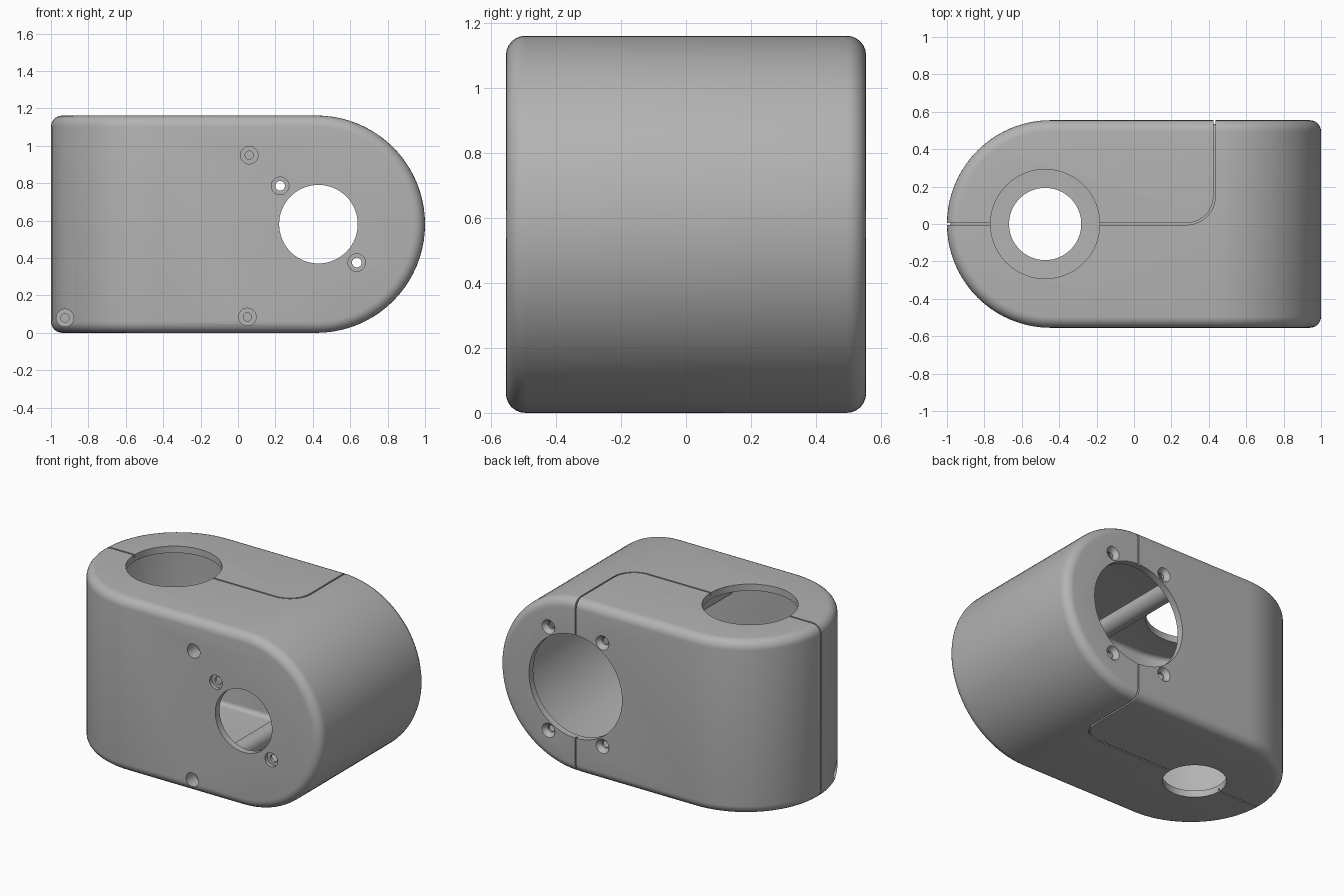
import bpy, bmesh, math
from mathutils import Matrix, Vector

cube = bpy.data.objects.get("Cube")
if cube:
    bpy.data.objects.remove(cube, do_unlink=True)

H, W = 1.162, 0.555          # height, half depth
WALL, FILLET = 0.045, 0.06
MID = H / 2
BORE_X, TOP_X = 0.43, -0.475

grey = bpy.data.materials.new("matte_grey")
grey.use_nodes = True
GREY = (0.45, 0.45, 0.45, 1)
grey.diffuse_color = GREY
bsdf = grey.node_tree.nodes["Principled BSDF"]
bsdf.inputs["Base Color"].default_value = GREY
bsdf.inputs["Roughness"].default_value = 0.6


def to_object(name, bm, helper=True):
    bmesh.ops.recalc_face_normals(bm, faces=bm.faces)
    mesh = bpy.data.meshes.new(name)
    bm.to_mesh(mesh)
    bm.free()
    mesh.materials.append(grey)
    ob = bpy.data.objects.new(name, mesh)
    bpy.context.collection.objects.link(ob)
    ob.hide_render = helper
    return ob


def crossed_block(name, inset, fillet, helper=True, steps=40):
    """Block with an upright half-round at -x and a lying half-round at +x."""
    bm = bmesh.new()
    ry, rz = W - inset, MID - inset
    cl, cr = -1 + W, 1 - MID
    angles = [math.pi * i / steps - math.pi / 2 for i in range(steps + 1)]
    left = [[bm.verts.new((cl - ry * math.cos(a), ry * math.sin(a), MID + s * rz))
             for a in angles] for s in (-1, 1)]
    right = [[bm.verts.new((cr + rz * math.cos(a), s * ry, MID + rz * math.sin(a)))
              for a in angles] for s in (-1, 1)]
    for side in (left, right):
        for i in range(steps):
            bm.faces.new((side[0][i], side[0][i + 1], side[1][i + 1], side[1][i]))
    for k in (0, -1):
        bm.faces.new(left[k] + [right[1][k], right[0][k]])      # floor, roof
        bm.faces.new(right[k] + [left[1][k], left[0][k]])       # front, back
    bmesh.ops.recalc_face_normals(bm, faces=bm.faces)
    if fillet:
        edges = [e for e in bm.edges if e.calc_face_angle(0) > 0.6]
        bmesh.ops.bevel(bm, geom=edges, offset=fillet, segments=6,
                        profile=0.5, affect='EDGES', clamp_overlap=True)
    return to_object(name, bm, helper)


def cylinder(name, radius, start, end, sides=64, end_radius=None):
    start, end = Vector(start), Vector(end)
    axis = end - start
    turn = axis.to_track_quat('Z', 'Y').to_matrix().to_4x4()
    bm = bmesh.new()
    bmesh.ops.create_cone(bm, cap_ends=True, segments=sides, radius1=radius,
                          radius2=end_radius or radius, depth=axis.length,
                          matrix=Matrix.Translation((start + end) / 2) @ turn)
    return to_object(name, bm)


def cut(target, cutters):
    for c in cutters:
        m = target.modifiers.new("cut", 'BOOLEAN')
        m.operation, m.solver, m.object = 'DIFFERENCE', 'EXACT', c
    bpy.context.view_layer.update()
    graph = bpy.context.evaluated_depsgraph_get()
    mesh = bpy.data.meshes.new_from_object(target.evaluated_get(graph))
    target.modifiers.clear()
    target.data = mesh
    for c in cutters:
        bpy.data.objects.remove(c, do_unlink=True)


# Hollow inside, leaving screw posts that run front to back
posts = [(0.06, 0.95), (0.05, 0.085), (-0.925, 0.08)]
cavity = crossed_block("cavity", WALL, 0.03)
cut(cavity, [cylinder("post", 0.06, (x, -0.7, z), (x, 0.7, z), 32) for x, z in posts])

housing = crossed_block("housing", 0, FILLET, helper=False)
cut(housing, [cavity])

# Large openings: front, back, top and bottom
cut(housing, [
    cylinder("front_bore", 0.21, (BORE_X, -0.7, MID), (BORE_X, -0.3, MID)),
    cylinder("back_bore", 0.345, (BORE_X, 0.3, MID), (BORE_X, 0.7, MID)),
    cylinder("top_bore", 0.292, (TOP_X, 0, H - 0.2), (TOP_X, 0, H + 0.2)),
    cylinder("bottom_bore", 0.193, (TOP_X, 0, -0.2), (TOP_X, 0, 0.2)),
])

# Screw holes: counterbored posts, countersunk front pair, four around the back bore
holes = []
for x, z in posts:
    deep = -0.14 if x < -0.5 else -0.46
    holes += [cylinder("head", 0.047, (x, -0.7, z), (x, deep, z), 32),
              cylinder("pilot", 0.022, (x, -0.7, z), (x, deep + 0.2, z), 24)]
for s in (-1, 1):
    x, z = BORE_X + s * 0.205, MID - s * 0.205
    holes += [cylinder("head", 0.047, (x, -0.7, z), (x, 0.025 - W, z), 32),
              cylinder("pilot", 0.026, (x, -0.7, z), (x, -0.4, z), 24)]
    for t in (-1, 1):
        x, z = BORE_X + s * 0.2, MID + t * 0.346
        holes += [cylinder("head", 0.024, (x, W - 0.03, z), (x, W + 0.01, z), 32, 0.055),
                  cylinder("pilot", 0.022, (x, 0.4, z), (x, 0.7, z), 24)]
cut(housing, holes)

# Parting groove: a ribbon trimmed so it only bites into the skin
R, GAP = 0.15, 0.005
arc = [i * math.pi / 20 for i in range(11)]


def ribbon_side(d):
    cx = BORE_X - R
    return ([(-1.2, d)] +
            [(cx + (R - d) * math.sin(a), R - (R - d) * math.cos(a)) for a in arc] +
            [(BORE_X - d, 0.8)])


bm = bmesh.new()
a_side, b_side = ribbon_side(-GAP), ribbon_side(GAP)
low = [[bm.verts.new((x, y, -0.1)) for x, y in s] for s in (a_side, b_side)]
faces = [bm.faces.new((low[0][i], low[0][i + 1], low[1][i + 1], low[1][i]))
         for i in range(len(a_side) - 1)]
grown = bmesh.ops.extrude_face_region(bm, geom=faces)["geom"]
bmesh.ops.translate(bm, vec=(0, 0, H + 0.2),
                    verts=[v for v in grown if isinstance(v, bmesh.types.BMVert)])
ribbon = to_object("ribbon", bm)
cut(ribbon, [crossed_block("core", 0.02, 0.045)])
cut(housing, [ribbon])

# Smooth shading with crisp rims
bpy.ops.object.select_all(action='DESELECT')
housing.select_set(True)
bpy.context.view_layer.objects.active = housing
bpy.ops.object.shade_smooth_by_angle(angle=math.radians(30))
